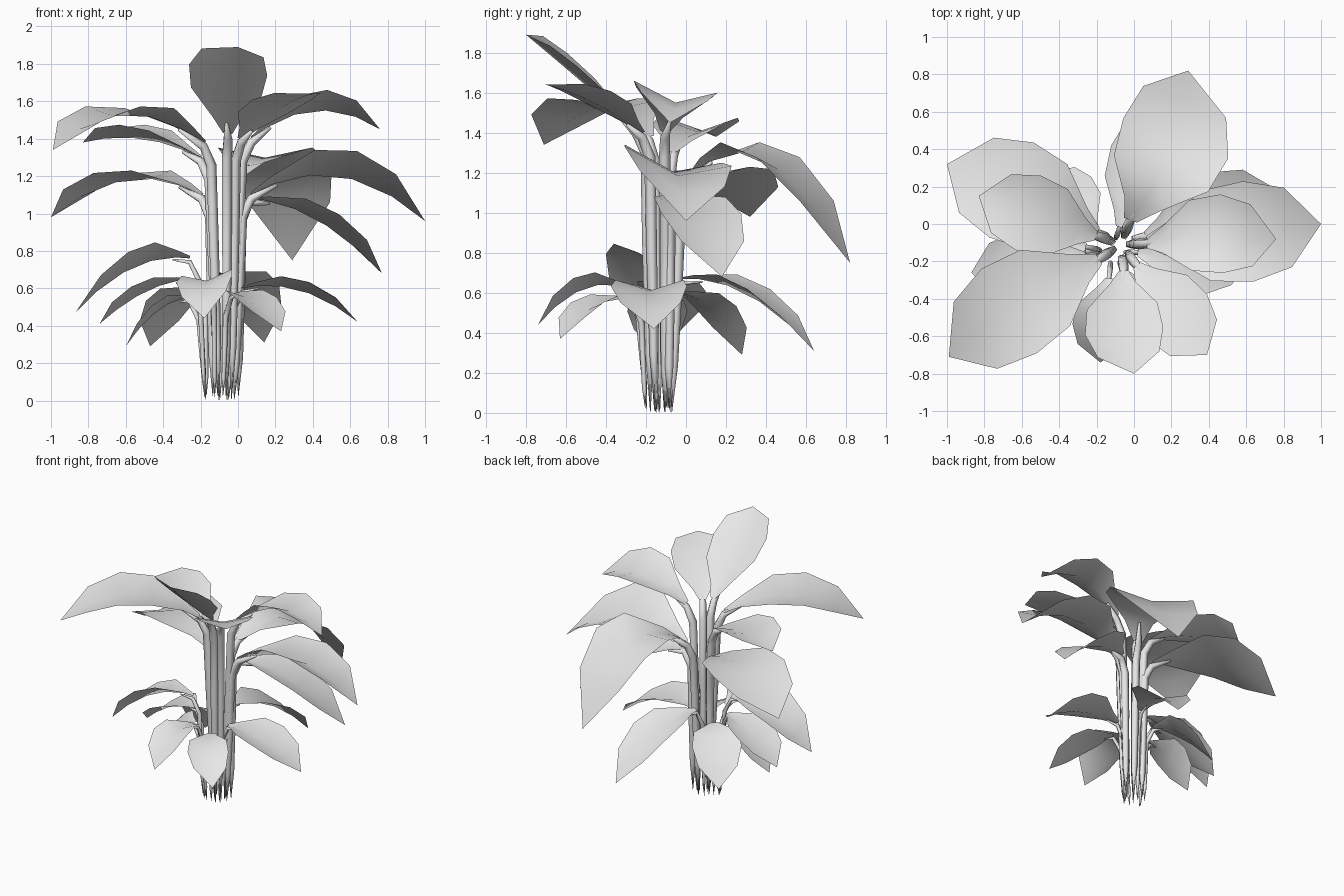
import bpy
import bmesh
import math
import random
from mathutils import Vector

random.seed(4)
if "Cube" in bpy.data.objects:
    bpy.data.objects.remove(bpy.data.objects["Cube"], do_unlink=True)

# One pale grey for the whole plant
pale_grey = bpy.data.materials.new("pale_grey")
pale_grey.use_nodes = True
colour = (0.8, 0.8, 0.8, 1)
pale_grey.diffuse_color = colour
pale_grey.node_tree.nodes["Principled BSDF"].inputs["Base Color"].default_value = colour

UP = Vector((0, 0, 1))
UPPER_CENTRE = Vector((-0.07, -0.11, 0))
LOWER_CENTRE = Vector((-0.12, -0.15, 0))

# Blade outline: position along the midrib, share of the half width
OUTLINE = [(0, 0.12), (0.12, 0.34), (0.34, 0.9), (0.58, 1), (0.81, 0.79)]

# Each leaf: tip x, y, z, stalk height, mid height, half width, fold, roll, sideways bow
UPPER = [
    (0.29, 0.82, 0.75, 1.18, 1.26, 0.3, 0.06, 0, -0.07),
    (1, 0, 0.96, 1.1, 1.2, 0.27, 0.1, -0.05, 0),
    (0.76, -0.08, 1.45, 1.4, 1.55, 0.21, 0.08, -0.03, 0.04),
    (0.77, 0.18, 0.68, 1.08, 0.97, 0.21, 0.06, 0, 0),
    (0, -0.8, 1.89, 1.42, 1.66, 0.21, 0.07, -0.03, -0.03),
    (0.39, -0.7, 1.64, 1.4, 1.55, 0.2, 0.04, 0, 0),
    (-0.99, -0.71, 1.34, 1.38, 1.53, 0.27, 0.05, 0, -0.03),
    (-0.83, 0.15, 1.38, 1.3, 1.4, 0.21, 0.07, 0, 0),
    (-1, 0.32, 0.98, 1.1, 1.18, 0.28, 0.05, 0, -0.02),
]
LOWER = [
    (0.64, -0.16, 0.42, 0.6, 0.59, 0.19, 0.06, 0, -0.03),
    (-0.18, -0.74, 0.44, 0.62, 0.62, 0.15, 0.05, 0.02, -0.02),
    (0.23, -0.63, 0.37, 0.57, 0.53, 0.14, 0.04, 0, -0.03),
    (0.14, 0.64, 0.31, 0.67, 0.59, 0.18, 0.06, 0, 0),
    (-0.87, -0.26, 0.47, 0.76, 0.71, 0.18, 0.07, 0.04, 0),
    (-0.74, -0.03, 0.41, 0.65, 0.58, 0.17, 0.05, 0, 0),
    (-0.6, -0.14, 0.29, 0.55, 0.48, 0.15, 0.05, 0, 0),
    (-0.47, 0.28, 0.29, 0.6, 0.52, 0.17, 0.04, 0, 0),
]


def make_object(name, bm):
    """Turn a bmesh into a smooth shaded object."""
    mesh = bpy.data.meshes.new(name)
    bm.to_mesh(mesh)
    bm.free()
    mesh.materials.append(pale_grey)
    for polygon in mesh.polygons:
        polygon.use_smooth = True
    obj = bpy.data.objects.new(name, mesh)
    bpy.context.scene.collection.objects.link(obj)
    return obj


def make_blade(name, midrib, side, half_width, fold, roll):
    """Sheet folded along its midrib, ending in a point."""
    bm = bmesh.new()
    rows = []
    for along, share in OUTLINE:
        row = []
        for s in (-1, 0, 1):
            lift = UP * share * (fold * abs(s) + roll * s)
            row.append(bm.verts.new(midrib(along) + side * half_width * share * s + lift))
        rows.append(row)
    for low, high in zip(rows, rows[1:]):
        for i in range(2):
            bm.faces.new((low[i], low[i + 1], high[i + 1], high[i]))
    tip = bm.verts.new(midrib(1))
    for i in range(2):
        bm.faces.new((rows[-1][i], rows[-1][i + 1], tip))
    bmesh.ops.recalc_face_normals(bm, faces=bm.faces)
    if sum(f.normal.z for f in bm.faces) < 0:
        bmesh.ops.reverse_faces(bm, faces=bm.faces)
    return make_object(name, bm)


def make_stalk(name, path, radii, sides=5):
    """Tube along a path, with a sharp point at the root."""
    bm = bmesh.new()
    rings = []
    for i, (point, radius) in enumerate(zip(path, radii)):
        before, after = path[max(i - 1, 0)], path[min(i + 1, len(path) - 1)]
        turn = UP.rotation_difference((after - before).normalized())
        ring = []
        for k in range(sides):
            angle = math.tau * k / sides
            offset = turn @ Vector((math.cos(angle), math.sin(angle), 0))
            ring.append(bm.verts.new(point + offset * radius))
        rings.append(ring)
    for low, high in zip(rings, rings[1:]):
        for k in range(sides):
            n = (k + 1) % sides
            bm.faces.new((low[k], low[n], high[n], high[k]))
    bm.faces.new(rings[0][::-1])
    bm.faces.new(rings[-1])
    return make_object(name, bm)


def make_leaf(name, data, centre, thickness):
    """One leaf: a stalk from the root and an arching blade."""
    tip = Vector(data[:3])
    top_height, mid_height, half_width, fold, roll, bow = data[3:]
    outward = tip - centre
    outward.z = 0
    outward.normalize()
    side = Vector((-outward.y, outward.x, 0))
    root = centre + outward * random.uniform(0.03, 0.08)
    root.z = random.uniform(0, 0.03)
    top = centre + outward * 0.14 + UP * top_height
    control = (top + tip) / 2 + side * 2 * bow
    control.z = 2 * mid_height - control.z

    def midrib(t):
        return top * (1 - t) ** 2 + control * 2 * t * (1 - t) + tip * t * t

    make_blade(name + "_blade", midrib, side, half_width, fold, roll)

    # The stalk runs up into the underside of the blade
    neck = top - outward * 0.05 - UP * 0.12
    path = [root, root.lerp(neck, 0.22), root.lerp(neck, 0.65), neck,
            top - UP * 0.02, midrib(0.15) - UP * 0.012]
    radii = [thickness * r for r in (0.05, 0.75, 0.95, 1, 0.85, 0.3)]
    make_stalk(name + "_stalk", path, radii)


for number, leaf in enumerate(UPPER, 1):
    make_leaf(f"upper_leaf_{number}", leaf, UPPER_CENTRE, 0.03)
for number, leaf in enumerate(LOWER, 1):
    make_leaf(f"lower_leaf_{number}", leaf, LOWER_CENTRE, 0.016)
